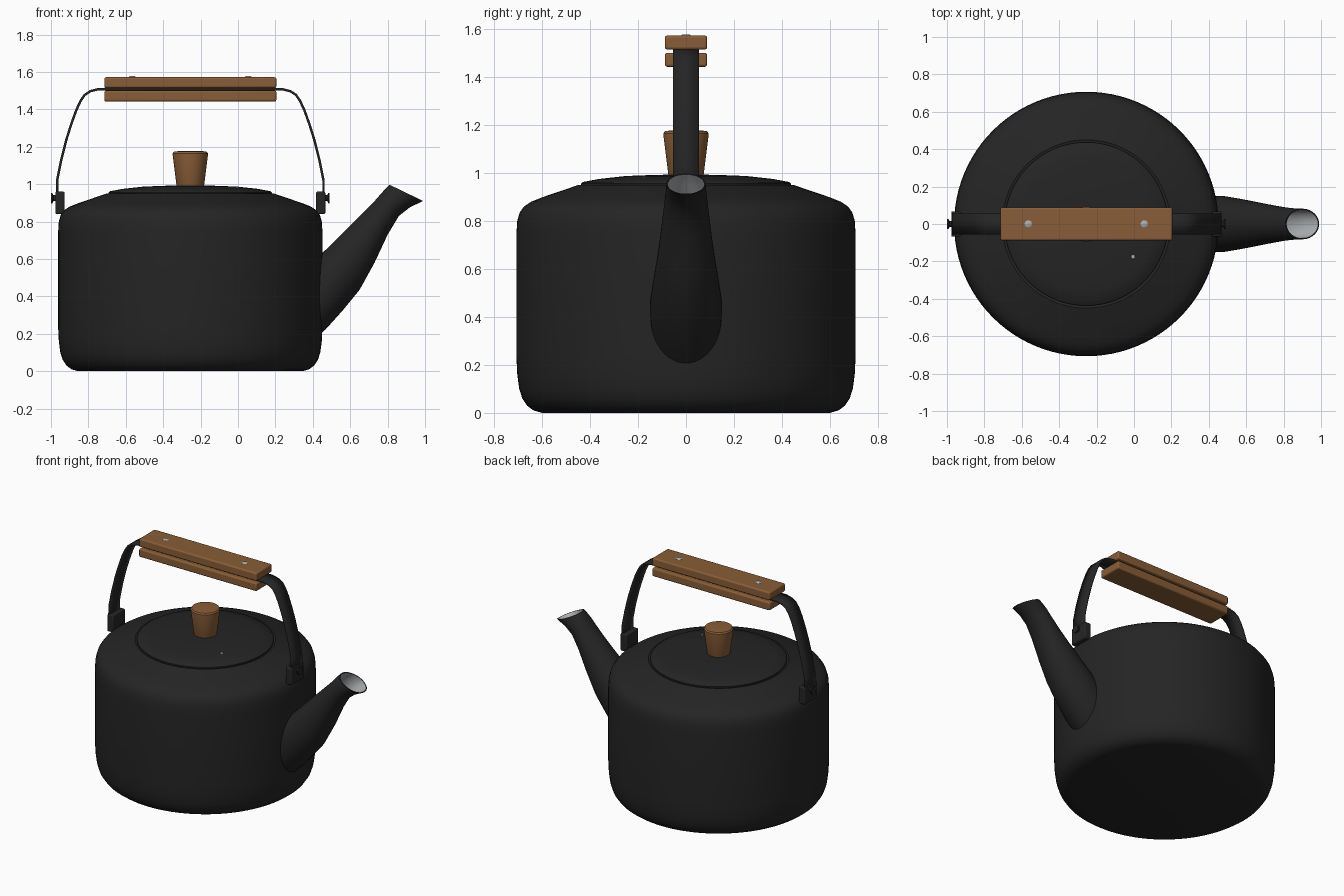
import bpy, bmesh
from math import pi, cos, sin, radians
from mathutils import Matrix, Vector

if "Cube" in bpy.data.objects:
    bpy.data.objects.remove(bpy.data.objects["Cube"])

CX = -0.255  # axis of the round body


def material(name, rgb, rough):
    m = bpy.data.materials.new(name)
    m.use_nodes = True
    m.diffuse_color = (*rgb, 1)
    shader = m.node_tree.nodes["Principled BSDF"]
    shader.inputs["Base Color"].default_value = (*rgb, 1)
    shader.inputs["Roughness"].default_value = rough
    return m


BLACK = material("black enamel", (0.018, 0.018, 0.018), 0.6)
WOOD = material("warm wood", (0.25, 0.11, 0.038), 0.6)
STEEL = material("pale steel", (0.4, 0.42, 0.43), 0.5)


def finish(name, bm, mats, fix_normals=True):
    if fix_normals:
        bmesh.ops.recalc_face_normals(bm, faces=bm.faces)
    mesh = bpy.data.meshes.new(name)
    bm.to_mesh(mesh)
    bm.free()
    for m in mats:
        mesh.materials.append(m)
    ob = bpy.data.objects.new(name, mesh)
    bpy.context.collection.objects.link(ob)
    bpy.ops.object.select_all(action="DESELECT")
    ob.select_set(True)
    bpy.context.view_layer.objects.active = ob
    bpy.ops.object.shade_smooth_by_angle(angle=radians(35))
    return ob


def lathe(name, profile, mat, steps=96, matrix=None):
    """Spin (radius, height) points round the z axis, then place the result."""
    bm = bmesh.new()
    vs = [bm.verts.new((r, 0, z)) for r, z in profile]
    edges = [bm.edges.new(p) for p in zip(vs, vs[1:])]
    bmesh.ops.spin(bm, geom=vs + edges, cent=(0, 0, 0), axis=(0, 0, 1),
                   angle=2 * pi, steps=steps)
    bmesh.ops.remove_doubles(bm, verts=bm.verts, dist=1e-5)
    bm.transform(matrix or Matrix.Translation((CX, 0, 0)))
    return finish(name, bm, [mat])


def box(name, lo, hi, mat, bevel):
    lo, hi = Vector(lo), Vector(hi)
    bm = bmesh.new()
    bmesh.ops.create_cube(bm, size=1)
    bm.transform(Matrix.Translation((lo + hi) / 2) @ Matrix.Diagonal((*(hi - lo), 1)))
    ob = finish(name, bm, [mat])
    mod = ob.modifiers.new("rounded edges", "BEVEL")
    mod.width, mod.segments = bevel, 3
    return ob


# Body, lid and knob
lathe("kettle_body", [
    (0, 0), (0.6, 0), (0.635, 0.01), (0.662, 0.03), (0.682, 0.06), (0.695, 0.1),
    (0.703, 0.16), (0.707, 0.24), (0.707, 0.74), (0.703, 0.8), (0.693, 0.835),
    (0.675, 0.86), (0.645, 0.88), (0.6, 0.898), (0.45, 0.949), (0.44, 0.945), (0, 0.945)], BLACK)
lathe("lid", [
    (0, 0.94), (0.43, 0.94), (0.437, 0.946), (0.437, 0.955), (0.43, 0.962),
    (0.36, 0.975), (0.25, 0.987), (0.12, 0.992), (0, 0.993)], BLACK)
lathe("lid_knob", [
    (0, 0.985), (0.07, 0.985), (0.074, 0.995), (0.094, 1.155), (0.094, 1.165),
    (0.087, 1.174), (0.06, 1.177), (0, 1.177)], WOOD, 48)
lathe("lid_steam_hole", [(0, 0.98), (0.009, 0.98), (0.009, 0.985), (0, 0.985)], STEEL, 12,
      Matrix.Translation((-0.005, -0.175, 0)))

# Spout: each section holds its upper point, lower point and half width
sections = [
    (0.36, 0.55, 0.42, 0.18, 0.145), (0.47, 0.65, 0.47, 0.225, 0.151),
    (0.55, 0.73, 0.56, 0.325, 0.137), (0.62, 0.8, 0.65, 0.435, 0.122),
    (0.68, 0.86, 0.73, 0.58, 0.108), (0.735, 0.915, 0.8, 0.73, 0.096),
    (0.77, 0.955, 0.86, 0.83, 0.088), (0.79, 0.977, 0.92, 0.877, 0.084),
    (0.81, 0.997, 0.99, 0.91, 0.082)]
SIDES = 40
bm = bmesh.new()


def spout_ring(section, scale):
    ux, uz, lx, lz, w = section
    top, low = Vector((ux, 0, uz)), Vector((lx, 0, lz))
    mid, half = (top + low) / 2, (top - low) / 2
    ring = []
    for i in range(SIDES):
        a = 2 * pi * i / SIDES
        ring.append(bm.verts.new(mid + (half * cos(a) + Vector((0, w * sin(a), 0))) * scale))
    return ring


outer = [spout_ring(s, 1) for s in sections]
inner = [spout_ring(s, 0.93) for s in reversed(sections)]
rings = outer + inner
for k, (a, b) in enumerate(zip(rings, rings[1:])):
    for i in range(SIDES):
        j = (i + 1) % SIDES
        face = bm.faces.new((a[i], a[j], b[j], b[i]))
        face.material_index = int(k >= len(outer))
bm.faces.new(rings[-1]).material_index = 1
bm.faces.new(rings[0])
finish("spout", bm, [BLACK, STEEL])

# Handle strap: half path mirrored about the body axis, (distance, height)
half = [(0.712, 0.9), (0.712, 1.02), (0.69, 1.13), (0.662, 1.24), (0.637, 1.32),
        (0.61, 1.395), (0.587, 1.445), (0.565, 1.477), (0.535, 1.497), (0.49, 1.508)]
path = [(CX - d, z) for d, z in half] + [(CX + d, z) for d, z in reversed(half)]
bm = bmesh.new()
rows = [[bm.verts.new((x, y, z)) for y in (-0.055, 0.055)] for x, z in path]
for a, b in zip(rows, rows[1:]):
    bm.faces.new((a[0], a[1], b[1], b[0]))
strap = finish("handle_strap", bm, [BLACK])
solid = strap.modifiers.new("thickness", "SOLIDIFY")
solid.thickness, solid.offset = 0.013, 0

# Wooden grip bars
for name, z in (("lower_grip", 1.442), ("upper_grip", 1.514)):
    box(name, (CX - 0.46, -0.088, z), (CX + 0.46, 0.088, z + 0.058), WOOD, 0.01)

# Mounts, pivot pins and grip screws on both ends
for side, s in (("right", -1), ("left", 1)):
    xs = sorted((CX + s * 0.672, CX + s * 0.722))
    box(side + "_mount", (xs[0], -0.068, 0.84), (xs[1], 0.068, 0.96), BLACK, 0.008)
    turn = Matrix.Translation((CX, 0, 0.925)) @ Matrix.Rotation(s * pi / 2, 4, "Y")
    lathe(side + "_pivot_pin", [(0, 0.7), (0.016, 0.7), (0.016, 0.732), (0.028, 0.738),
                                (0.028, 0.745), (0, 0.745)], BLACK, 24, turn)
    lathe(side + "_grip_screw", [(0, 1.565), (0.02, 1.565), (0.02, 1.573), (0.014, 1.577),
                                 (0, 1.577)], STEEL, 20,
          Matrix.Translation((CX + s * 0.31, 0, 0)))
